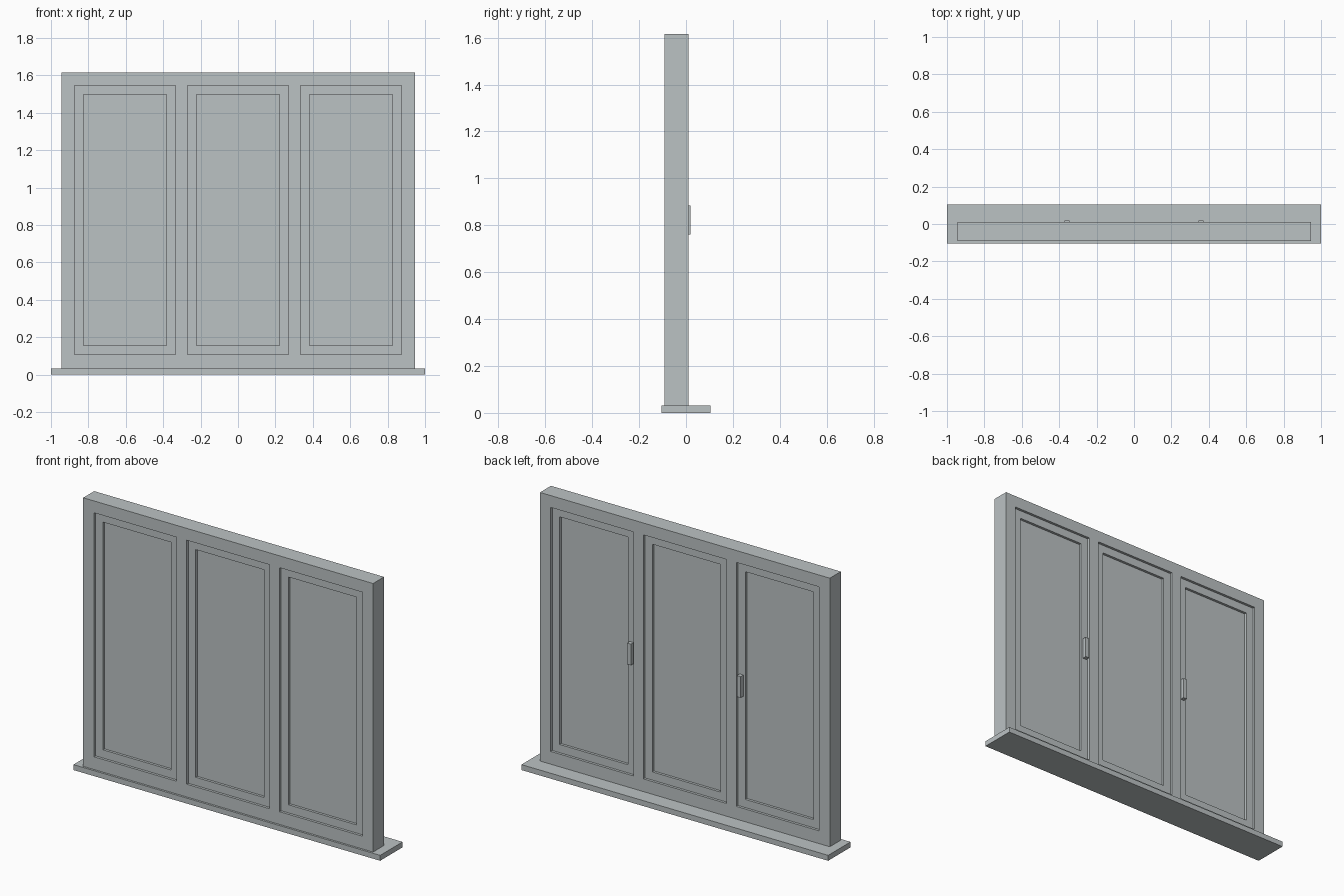
import bpy, bmesh
from mathutils import Vector

cube = bpy.data.objects.get("Cube")
if cube:
    bpy.data.objects.remove(cube, do_unlink=True)

# One pale grey for every part
grey = bpy.data.materials.new("pale_grey")
grey.use_nodes = True
colour = (0.50, 0.54, 0.55, 1)
grey.diffuse_color = colour
grey.node_tree.nodes["Principled BSDF"].inputs["Base Color"].default_value = colour


def panel(name, x0, x1, z0, z1, y0, y1, holes=()):
    """Upright slab from y0 to y1 with rectangular holes (x0, x1, z0, z1)."""
    xs = sorted({x0, x1, *(v for h in holes for v in h[:2])})
    zs = sorted({z0, z1, *(v for h in holes for v in h[2:])})
    bm = bmesh.new()
    grid = {(x, z): bm.verts.new((x, y0, z)) for x in xs for z in zs}
    for a, b in zip(xs, xs[1:]):
        for c, d in zip(zs, zs[1:]):
            mx, mz = (a + b) / 2, (c + d) / 2
            if any(h[0] < mx < h[1] and h[2] < mz < h[3] for h in holes):
                continue
            bm.faces.new([grid[a, c], grid[b, c], grid[b, d], grid[a, d]])
    ext = bmesh.ops.extrude_face_region(bm, geom=bm.faces[:], use_keep_orig=True)
    moved = [g for g in ext["geom"] if isinstance(g, bmesh.types.BMVert)]
    bmesh.ops.translate(bm, verts=moved, vec=Vector((0, y1 - y0, 0)))
    bmesh.ops.recalc_face_normals(bm, faces=bm.faces[:])
    mesh = bpy.data.meshes.new(name)
    bm.to_mesh(mesh)
    bm.free()
    mesh.materials.append(grey)
    obj = bpy.data.objects.new(name, mesh)
    bpy.context.scene.collection.objects.link(obj)
    return obj


FRONT, BACK = -0.092, 0.010   # faces of the outer frame
STEP = 0.015                  # depth of each recess
BOTTOM, TOP = 0.107, 1.545    # height range of the openings
HALF, BORDER = 0.27, 0.048    # half width of an opening, width of a sash bar
centres = {"right": -0.605, "middle": 0.0, "left": 0.605}

# Sill
panel("sill", -1, 1, 0, 0.032, -0.104, 0.104)

# Outer frame with three openings
openings = [(c - HALF, c + HALF, BOTTOM, TOP) for c in centres.values()]
panel("outer_frame", -0.945, 0.945, 0.032, 1.615, FRONT, BACK, openings)

# Sash and pane in each opening
for side, c in centres.items():
    inner = (c - HALF + BORDER, c + HALF - BORDER, BOTTOM + BORDER, TOP - BORDER)
    panel(side + "_sash", c - HALF, c + HALF, BOTTOM, TOP,
          FRONT + STEP, BACK - STEP, [inner])
    panel(side + "_pane", *inner, FRONT + 2 * STEP, BACK - 2 * STEP)

# Handles on the back of the two side sashes
for side, s in (("left", 1), ("right", -1)):
    x = s * 0.358
    panel(side + "_handle", x - 0.0125, x + 0.0125, 0.76, 0.885, BACK - STEP, 0.020)
